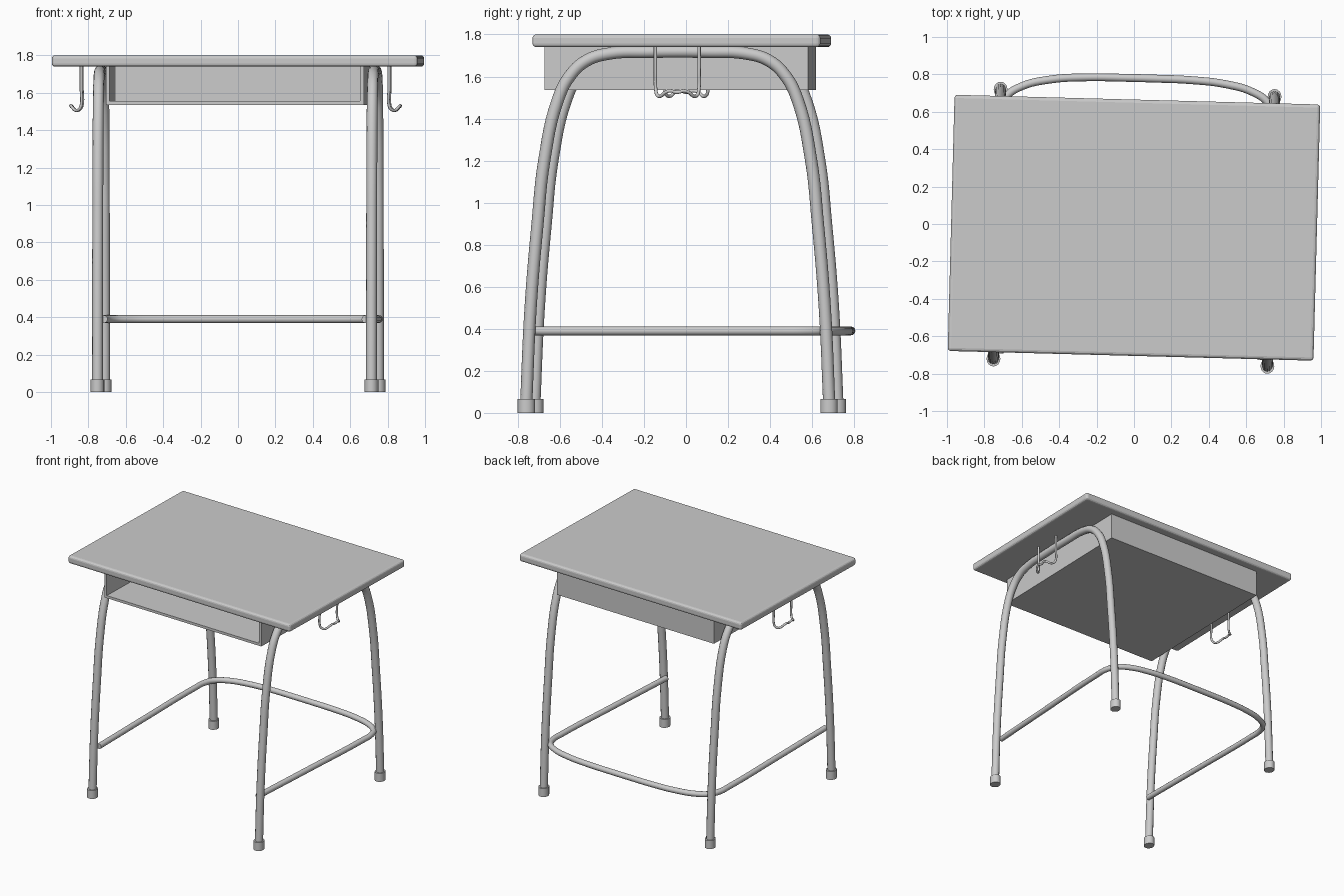
import bpy, bmesh, math
from mathutils import Matrix, Vector

cube = bpy.data.objects.get("Cube")
if cube:
    bpy.data.objects.remove(cube, do_unlink=True)

# The whole desk is turned very slightly about z
PLACE = Matrix.Translation((0, -0.02, 0)) @ Matrix.Rotation(math.radians(-1.52), 4, 'Z')

grey = bpy.data.materials.new("plain_grey")
grey.use_nodes = True
grey.diffuse_color = (0.6, 0.6, 0.6, 1)
grey.node_tree.nodes["Principled BSDF"].inputs["Base Color"].default_value = (0.6, 0.6, 0.6, 1)


def add(name, data):
    obj = bpy.data.objects.new(name, data)
    bpy.context.scene.collection.objects.link(obj)
    data.materials.append(grey)
    obj.matrix_world = PLACE
    return obj


def box(name, low, high, open_sides=()):
    """Box between two corners, leaving out faces with the given normals."""
    low, high = Vector(low), Vector(high)
    bm = bmesh.new()
    bmesh.ops.create_cube(bm, size=1)
    bmesh.ops.scale(bm, vec=high - low, verts=bm.verts)
    bmesh.ops.translate(bm, vec=(low + high) / 2, verts=bm.verts)
    bm.normal_update()
    gone = [f for f in bm.faces if any(f.normal.dot(Vector(n)) > 0.9 for n in open_sides)]
    bmesh.ops.delete(bm, geom=gone, context='FACES')
    mesh = bpy.data.meshes.new(name)
    bm.to_mesh(mesh)
    bm.free()
    return add(name, mesh)


def tube(name, points, radius):
    """Round tube running smoothly through the points."""
    curve = bpy.data.curves.new(name, 'CURVE')
    curve.dimensions = '3D'
    curve.bevel_depth = radius
    curve.bevel_resolution = 4
    curve.resolution_u = 6
    curve.use_fill_caps = True
    spline = curve.splines.new('BEZIER')
    spline.bezier_points.add(len(points) - 1)
    for knot, p in zip(spline.bezier_points, points):
        knot.co = p
        knot.handle_left_type = knot.handle_right_type = 'AUTO'
    return add(name, curve)


def mirrored(half, axis):
    """Complete a half path by reflecting it across one axis."""
    flip = [-1 if i == axis else 1 for i in range(3)]
    return half + [tuple(c * s for c, s in zip(p, flip)) for p in reversed(half)]


# Table top with softened edges
top = box("table_top", (-0.978, -0.685, 1.74), (0.978, 0.685, 1.80))
bevel = top.modifiers.new("soft_edges", 'BEVEL')
bevel.width = 0.017
bevel.segments = 3

# Book tray, open at the front and closed above by the top
tray = box("book_tray", (-0.69, -0.636, 1.535), (0.69, 0.62, 1.742),
           open_sides=[(0, -1, 0), (0, 0, 1)])
wall = tray.modifiers.new("wall", 'SOLIDIFY')
wall.thickness = 0.02
wall.offset = -1
wall.use_even_offset = True

# Half of the arched leg outline, as y and z
ARCH = [(-0.722, 0.02), (-0.70, 0.5), (-0.667, 0.9), (-0.635, 1.2), (-0.57, 1.49),
        (-0.515, 1.6), (-0.435, 1.675), (-0.32, 1.71), (-0.15, 1.717)]

for side, x, hook_x in (("left", 0.7325, 0.81), ("right", -0.7325, -0.836)):
    tube(side + "_leg_arch", mirrored([(x, y, z) for y, z in ARCH], 1), 0.029)

    # Rubber feet
    for end, y in (("front", -0.72), ("back", 0.72)):
        bm = bmesh.new()
        bmesh.ops.create_cone(bm, cap_ends=True, segments=16, radius1=0.037,
                              radius2=0.037, depth=0.066)
        bmesh.ops.scale(bm, vec=(1, 1.12, 1), verts=bm.verts)
        bmesh.ops.translate(bm, vec=(x, y, 0.033), verts=bm.verts)
        mesh = bpy.data.meshes.new("foot")
        bm.to_mesh(mesh)
        bm.free()
        foot = add(f"{end}_{side}_foot", mesh)
        bpy.ops.object.select_all(action='DESELECT')
        foot.select_set(True)
        bpy.context.view_layer.objects.active = foot
        bpy.ops.object.shade_smooth_by_angle(angle=math.radians(40))

    # Wire bag hook: down, outward and across
    s = 1 if x > 0 else -1
    wire = [(0, -0.104, 1.745), (0, -0.104, 1.62), (0, -0.102, 1.535), (0.01, -0.096, 1.513),
            (0.03, -0.08, 1.506), (0.052, -0.055, 1.525), (0.058, -0.03, 1.532),
            (0.056, -0.01, 1.526)]
    tube(side + "_bag_hook", mirrored([(hook_x + s * a, y, z) for a, y, z in wire], 1), 0.008)

# Foot rail, bowed out behind the back legs
rail = [(0.70, -0.69), (0.72, -0.1), (0.737, 0.5), (0.733, 0.61), (0.70, 0.685),
        (0.62, 0.74), (0.47, 0.78), (0.28, 0.797), (0.08, 0.80)]
tube("foot_rail", mirrored([(x, y, 0.39) for x, y in rail], 0), 0.021)
